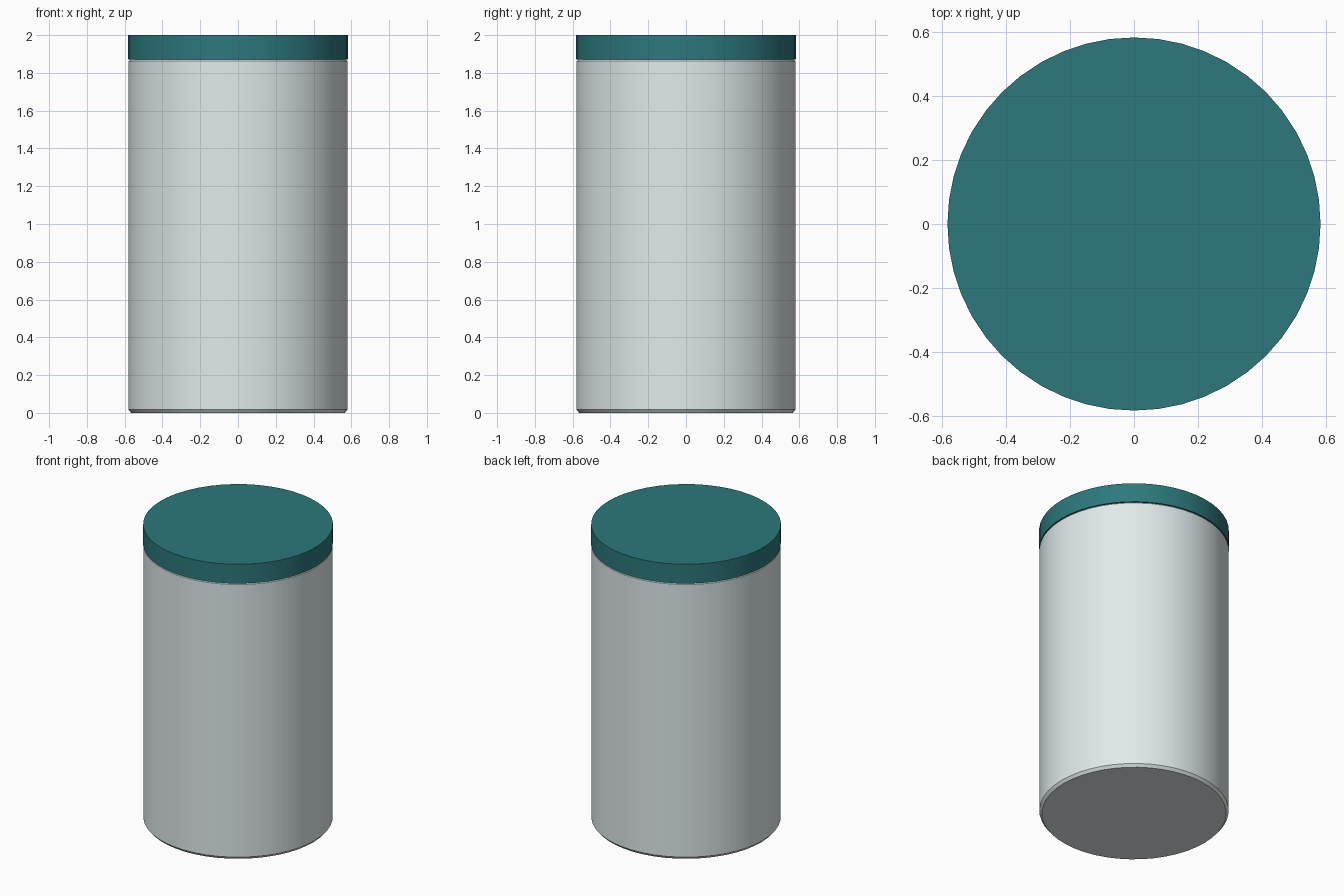
import bpy
import math

if "Cube" in bpy.data.objects:
    bpy.data.objects.remove(bpy.data.objects["Cube"])

SIDES = 48


def material(name, color):
    m = bpy.data.materials.new(name)
    m.diffuse_color = (*color, 1)
    m.use_nodes = True
    m.node_tree.nodes["Principled BSDF"].inputs["Base Color"].default_value = m.diffuse_color
    return m


def turned(name, profile, mat):
    """Closed solid of revolution from (radius, height) rings, capped at both ends."""
    verts = [(r * math.cos(math.tau * i / SIDES), r * math.sin(math.tau * i / SIDES), z)
             for r, z in profile for i in range(SIDES)]
    faces = []
    for k in range(len(profile) - 1):
        a, b = k * SIDES, (k + 1) * SIDES
        for i in range(SIDES):
            j = (i + 1) % SIDES
            faces.append((a + i, a + j, b + j, b + i))
    faces.append(tuple(reversed(range(SIDES))))
    faces.append(tuple(range(len(verts) - SIDES, len(verts))))
    mesh = bpy.data.meshes.new(name)
    mesh.from_pydata(verts, [], faces)
    mesh.materials.append(mat)
    obj = bpy.data.objects.new(name, mesh)
    bpy.context.collection.objects.link(obj)
    bpy.ops.object.select_all(action='DESELECT')
    obj.select_set(True)
    bpy.context.view_layer.objects.active = obj
    bpy.ops.object.shade_smooth_by_angle(angle=math.radians(30))
    return obj


pale = material("pale_body", (0.75, 0.83, 0.83))
teal = material("teal_lid", (0.025, 0.19, 0.20))

# Body with small chamfers at foot and rim
turned("canister_body", [(0.565, 0), (0.58, 0.018), (0.58, 1.862), (0.572, 1.87)], pale)

# Flat lid flush with the body
turned("canister_lid", [(0.582, 1.87), (0.582, 2.0)], teal)
